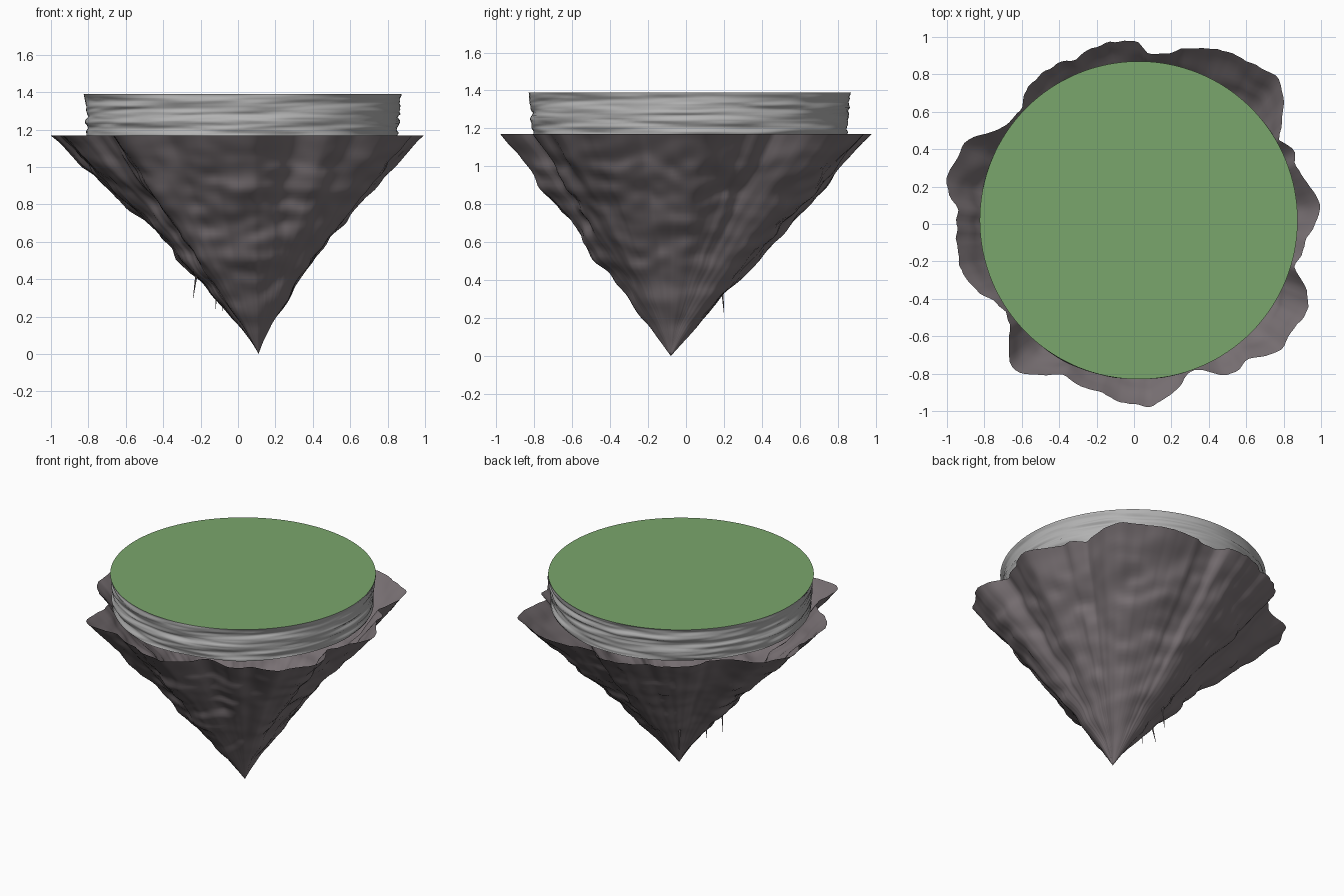
import bpy, bmesh, math
from mathutils import Vector, noise

cube = bpy.data.objects.get("Cube")
if cube:
    bpy.data.objects.remove(cube, do_unlink=True)

RIM_Z, TOP_Z = 1.17, 1.39
TIP = Vector((0.11, -0.08, 0))
DISC = Vector((0.025, 0.02, 0))
# Rim radius in hundredths, every five degrees from +x
RIM = [97, 100, 98, 95, 92, 94, 90, 97, 104, 109, 108, 106, 105, 103, 100, 97, 92, 92,
       98, 98, 98, 96, 93, 95, 94, 93, 91, 86, 86, 88, 95, 101, 101, 103, 101, 95,
       95, 95, 95, 96, 93, 89, 85, 83, 87, 95, 101, 98, 93, 89, 91, 91, 92, 95,
       96, 98, 95, 91, 85, 86, 93, 96, 95, 100, 103, 102, 103, 103, 97, 89, 91, 93]


def material(name, colour):
    mat = bpy.data.materials.new(name)
    mat.use_nodes = True
    mat.diffuse_color = (*colour, 1)
    bsdf = mat.node_tree.nodes["Principled BSDF"]
    bsdf.inputs["Base Color"].default_value = (*colour, 1)
    bsdf.inputs["Roughness"].default_value = 0.9
    return mat


rock_mat = material("dark rock", (0.195, 0.168, 0.178))
cliff_mat = material("pale stone", (0.45, 0.45, 0.45))
grass_mat = material("grass green", (0.195, 0.38, 0.15))


def finish(bm, name, mat, angle=50):
    mesh = bpy.data.meshes.new(name)
    bm.to_mesh(mesh)
    bm.free()
    obj = bpy.data.objects.new(name, mesh)
    bpy.context.collection.objects.link(obj)
    mesh.materials.append(mat)
    bpy.ops.object.select_all(action='DESELECT')
    obj.select_set(True)
    bpy.context.view_layer.objects.active = obj
    bpy.ops.object.shade_smooth_by_angle(angle=math.radians(angle))
    return obj


def loft(bm, point, rows, segs):
    """Outward-facing skin through rings given by point(height 0-1, angle)."""
    rings = [[bm.verts.new(point(j / rows, math.tau * i / segs)) for i in range(segs)]
             for j in range(rows + 1)]
    for low, high in zip(rings, rings[1:]):
        for i in range(segs):
            k = (i + 1) % segs
            bm.faces.new((low[i], low[k], high[k], high[i]))


def rim_radius(angle):
    f = angle / math.tau * len(RIM)
    i = math.floor(f)
    a, b, c, d = (RIM[(i + k) % len(RIM)] / 100 for k in (-1, 0, 1, 2))
    t = f - i
    return b + t / 2 * (c - a + t * (2*a - 5*b + 4*c - d + t * (3*(b - c) + d - a)))


def rock_point(t, angle):
    # Broad ribs rise from the tip and sharpen into the lobed rim
    direction = Vector((math.cos(angle), math.sin(angle), 0))
    probe = direction * t + Vector((0, 0, t * 1.6))
    turned = angle + 0.08 * noise.noise(probe * 2.5) * (1 - t)
    broad = sum(rim_radius(turned + k * 0.09) for k in (-2, -1, 0, 1, 2)) / 5
    radius = broad + (rim_radius(turned) - broad) * t ** 1.5
    # Flanks are hollower along x than along y
    curve = 1.09 + 0.1 * math.cos(2 * angle) + 0.04 * math.cos(angle)
    p = TIP.lerp(direction * radius, t ** curve)
    p.z = RIM_Z * t
    q = Vector((p.x, p.y, p.z * 1.5))
    bump = 0.035 * noise.noise(q * 3.5) + 0.022 * noise.noise(q * 8)
    edge = 0.012 * noise.noise(direction * 18) * t
    return p + direction * (bump * min(1, 2.5 * t) * min(1, 0.1 + 6 * (1 - t)) + edge)


# Hanging rock: open shell from tip to rim
bm = bmesh.new()
loft(bm, rock_point, 60, 240)
bmesh.ops.remove_doubles(bm, verts=bm.verts, dist=0.0001)
finish(bm, "hanging_rock", rock_mat, 60)


def cliff_point(t, angle):
    # Thin strata that run nearly level around the wall
    direction = Vector((math.cos(angle), math.sin(angle), 0))
    layer = Vector((direction.x * 1.8, direction.y * 1.8, t * 7))
    r = 0.828 + 0.016 * t + 0.016 * noise.noise(layer) + 0.007 * noise.noise(layer * 2.3)
    fade = max(0, (t - 0.9) * 10)
    r += (0.85 - r) * fade
    return DISC + direction * r + Vector((0, 0, RIM_Z - 0.01 + (TOP_Z - RIM_Z + 0.01) * t))


# Stone wall under the grass
bm = bmesh.new()
loft(bm, cliff_point, 28, 128)
finish(bm, "stone_wall", cliff_mat, 80)

# Grass top
bm = bmesh.new()
bmesh.ops.create_circle(bm, cap_ends=True, segments=128, radius=0.85)
bmesh.ops.translate(bm, verts=bm.verts, vec=DISC + Vector((0, 0, TOP_Z)))
finish(bm, "grass_top", grass_mat)


def spike(name, root, tip, radius):
    root, tip = Vector(root), Vector(tip)
    axis = tip - root
    bm = bmesh.new()
    bmesh.ops.create_cone(bm, cap_ends=True, segments=6, radius1=radius, radius2=0.001,
                          depth=axis.length)
    bmesh.ops.rotate(bm, verts=bm.verts, matrix=axis.to_track_quat('Z', 'Y').to_matrix())
    bmesh.ops.translate(bm, verts=bm.verts, vec=(root + tip) / 2)
    finish(bm, name, rock_mat)


# Thin stone spikes hanging on one flank
spike("long_spike", (-0.19, -0.12, 0.65), (-0.24, -0.07, 0.3), 0.016)
spike("middle_spike", (-0.11, -0.06, 0.45), (-0.12, -0.06, 0.24), 0.012)
spike("short_spike", (-0.08, 0.18, 0.5), (-0.085, 0.2, 0.23), 0.013)
